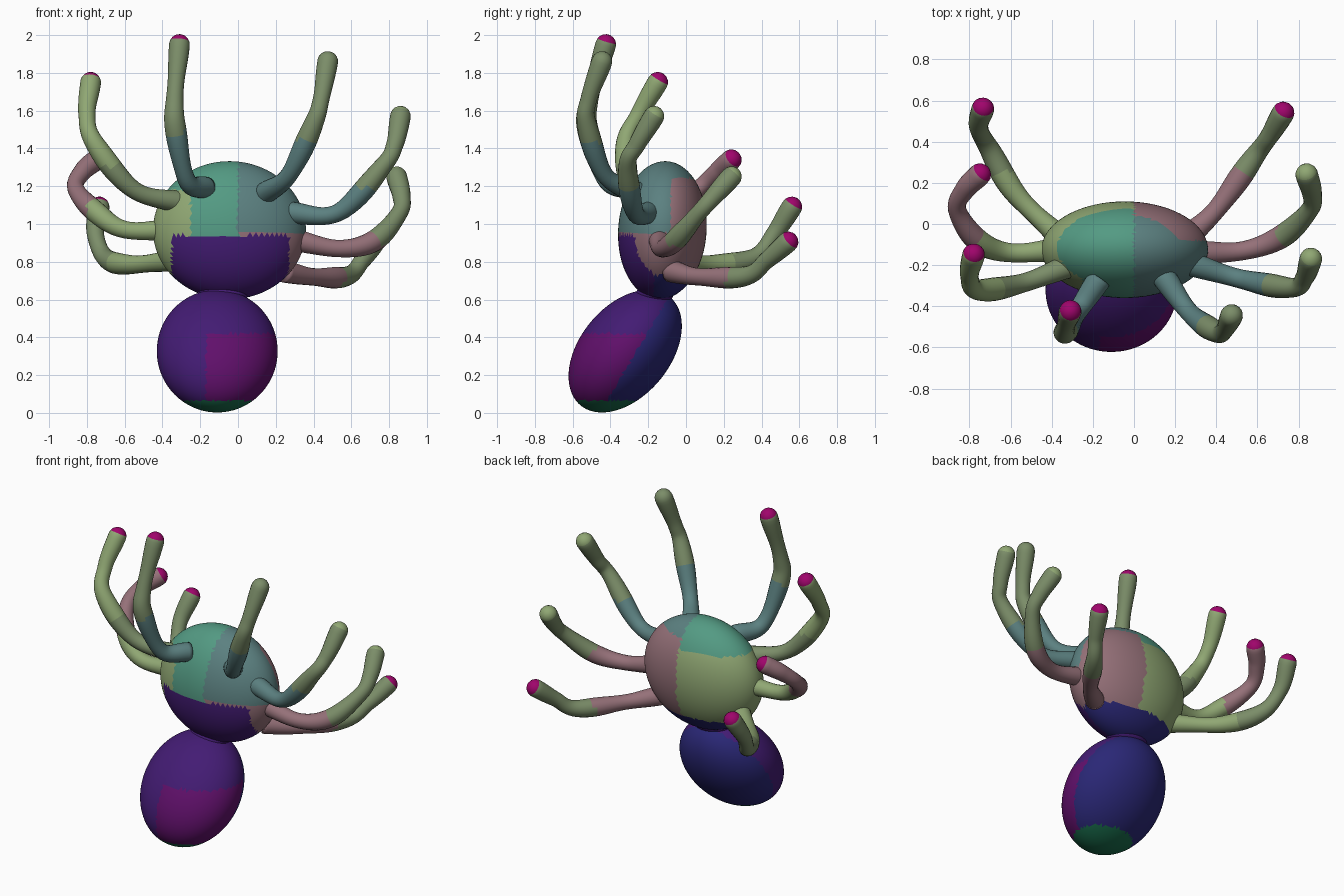
import bpy, bmesh, math
from mathutils import Vector, Matrix

if "Cube" in bpy.data.objects:
    bpy.data.objects.remove(bpy.data.objects["Cube"])

MATS = {}


def mat(name, r, g, b):
    m = bpy.data.materials.new(name)
    m.diffuse_color = tuple(c ** 2.2 for c in (r, g, b)) + (1,)
    m.use_nodes = True
    m.node_tree.nodes["Principled BSDF"].inputs["Base Color"].default_value = m.diffuse_color
    MATS[name] = m


mat("teal", 0.33, 0.60, 0.51)
mat("slate", 0.36, 0.50, 0.50)
mat("lime", 0.56, 0.65, 0.45)
mat("sage", 0.48, 0.55, 0.41)
mat("pink", 0.58, 0.44, 0.47)
mat("purple", 0.27, 0.13, 0.45)
mat("plum", 0.38, 0.09, 0.42)
mat("navy", 0.18, 0.17, 0.46)
mat("green", 0.12, 0.42, 0.30)
mat("magenta", 0.62, 0.05, 0.42)


def finish(bm, name, names, pick):
    """Turn a bmesh into a smooth object, choosing a colour for each face."""
    bmesh.ops.recalc_face_normals(bm, faces=bm.faces)
    me = bpy.data.meshes.new(name)
    for n in names:
        me.materials.append(MATS[n])
    for f in bm.faces:
        f.smooth = True
        f.material_index = names.index(pick(f.calc_center_median()))
    bm.to_mesh(me)
    bm.free()
    ob = bpy.data.objects.new(name, me)
    bpy.context.collection.objects.link(ob)
    return ob


def ellipsoid(name, centre, radii, tilt, names, pick):
    bm = bmesh.new()
    bmesh.ops.create_icosphere(bm, subdivisions=5, radius=1)
    bm.transform(Matrix.Translation(centre) @ Matrix.Rotation(math.radians(tilt), 4, 'X')
                 @ Matrix.Diagonal((*radii, 1)))
    return finish(bm, name, names, pick)


def spline(pts, t):
    """Catmull-Rom point on a path, t from 0 to len - 1."""
    i = min(int(t), len(pts) - 2)
    u = t - i
    b, c = pts[i], pts[i + 1]
    a = pts[i - 1] if i else b * 2 - c
    d = pts[i + 2] if i + 2 < len(pts) else c * 2 - b
    return 0.5 * (2 * b + (c - a) * u + (2 * a - 5 * b + 4 * c - d) * u ** 2
                  + (3 * b - a - 3 * c + d) * u ** 3)


def leg(name, pts, base, outer, tip):
    """Tapered, jointed limb with a rounded end."""
    pts = [Vector(p) for p in pts]
    n, sides = 40, 20
    path = [spline(pts, (len(pts) - 1) * k / n) for k in range(n + 1)]
    lens = [0.0]
    for p, q in zip(path, path[1:]):
        lens.append(lens[-1] + (q - p).length)
    rings = []
    for k, p in enumerate(path):
        s = lens[k] / lens[-1]
        d = (path[min(k + 1, n)] - path[max(k - 1, 0)]).normalized()
        r = 0.053 + 0.006 * math.cos(s * 4 * math.pi) - 0.004 * s
        rings.append((p, d, r))
    end, d, r = rings[-1]
    for a in (20, 40, 60, 78):
        a = math.radians(a)
        rings.append((end + d * r * math.sin(a), d, r * math.cos(a)))
    bm = bmesh.new()
    side = rings[0][1].orthogonal()
    loops = []
    for p, d, r in rings:
        side = (side - d * side.dot(d)).normalized()
        up = d.cross(side)
        loops.append([bm.verts.new(p + r * (side * math.cos(j * math.tau / sides)
                                            + up * math.sin(j * math.tau / sides)))
                      for j in range(sides)])
    for A, B in zip(loops, loops[1:]):
        for j in range(sides):
            k = (j + 1) % sides
            bm.faces.new((A[j], A[k], B[k], B[j]))
    bm.faces.new(loops[0])
    bm.faces.new(loops[-1])
    mid = path[n // 2]

    def pick(c):
        if (c - end).dot(rings[-1][1]) > 0.01:
            return tip
        near = min(range(n + 1), key=lambda q: (path[q] - c).length_squared)
        return base if lens[near] < 0.5 * lens[-1] else outer

    return finish(bm, name, list(dict.fromkeys((base, outer, tip))), pick)


# Thorax, coloured in patches
def thorax_colour(c):
    if c.z < 0.94 and c.y < -0.17 and -0.35 < c.x < 0.27:
        return "purple"
    if c.z < 0.73:
        return "navy"
    if c.x > 0.0:
        return "pink" if (c.y > -0.08 or c.z < 0.95) and c.z < 1.24 else "slate"
    if c.z > 1.18 or (c.y < -0.15 and c.x > -0.25):
        return "teal"
    return "lime"


ellipsoid("thorax", (-0.045, -0.125, 0.967), (0.405, 0.234, 0.366), -4,
          ["purple", "navy", "pink", "slate", "teal", "lime"], thorax_colour)


# Abdomen hanging below, tilted forwards
def abdomen_colour(c):
    if c.z < 0.065:
        return "green"
    if c.y + 0.32 > 0.6 * (c.z - 0.33) + 0.06:
        return "navy"
    return "plum" if c.x > -0.17 and c.z < 0.42 else "purple"


ellipsoid("abdomen", (-0.11, -0.322, 0.327), (0.32, 0.239, 0.372), -39.5,
          ["green", "navy", "plum", "purple"], abdomen_colour)

# Waist
ellipsoid("waist", (-0.08, -0.165, 0.63), (0.135, 0.1, 0.055), 0,
          ["purple"], lambda c: "purple")

# Eight legs, each posed differently
leg("left_leg_1", [(-0.17, -0.27, 1.19), (-0.27, -0.42, 1.23), (-0.33, -0.52, 1.5),
                   (-0.335, -0.51, 1.66), (-0.31, -0.425, 1.95)], "slate", "sage", "magenta")
leg("right_leg_1", [(0.14, -0.25, 1.16), (0.27, -0.43, 1.26), (0.40, -0.525, 1.53),
                    (0.44, -0.515, 1.66), (0.475, -0.445, 1.86)], "slate", "sage", "sage")
leg("left_leg_2", [(-0.28, -0.19, 1.11), (-0.55, -0.29, 1.18), (-0.76, -0.32, 1.43),
                   (-0.80, -0.25, 1.58), (-0.78, -0.15, 1.75)], "sage", "lime", "magenta")
leg("right_leg_2", [(0.26, -0.19, 1.06), (0.53, -0.27, 1.06), (0.77, -0.31, 1.31),
                    (0.83, -0.26, 1.42), (0.86, -0.17, 1.57)], "slate", "sage", "lime")
leg("left_leg_3", [(-0.33, -0.12, 0.97), (-0.60, -0.14, 0.97), (-0.76, -0.08, 1.07),
                   (-0.86, 0.07, 1.19), (-0.82, 0.17, 1.28), (-0.75, 0.24, 1.34)],
    "lime", "pink", "magenta")
leg("right_leg_3", [(0.28, -0.14, 0.92), (0.53, -0.13, 0.87), (0.72, -0.06, 0.91),
                    (0.855, 0.07, 1.06), (0.865, 0.15, 1.15), (0.84, 0.24, 1.25)],
    "pink", "sage", "lime")
leg("left_leg_4", [(-0.32, -0.10, 0.81), (-0.57, 0.14, 0.785), (-0.70, 0.36, 0.82),
                   (-0.755, 0.47, 0.95), (-0.735, 0.56, 1.09)], "lime", "sage", "magenta")
leg("right_leg_4", [(0.24, -0.08, 0.75), (0.40, 0.07, 0.72), (0.58, 0.32, 0.725),
                    (0.66, 0.43, 0.81), (0.725, 0.54, 0.905)], "pink", "sage", "magenta")
